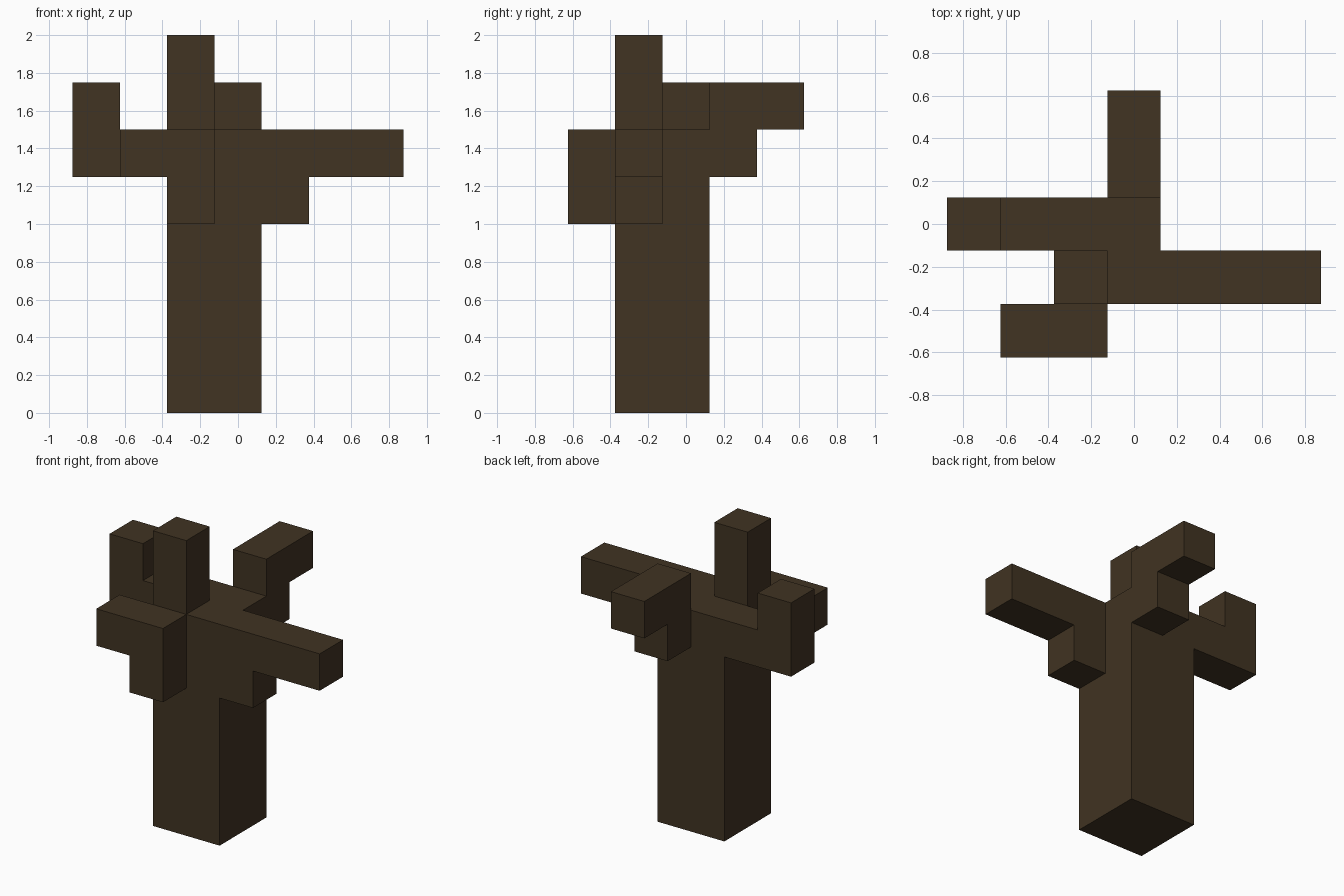
import bpy
import bmesh
from mathutils import Vector

cube = bpy.data.objects.get("Cube")
if cube:
    bpy.data.objects.remove(cube, do_unlink=True)

CELL = 0.25
ORIGIN = Vector((-0.875, -0.625, 0))

bark = bpy.data.materials.new("dark brown bark")
bark.use_nodes = True
bark.diffuse_color = (0.052, 0.033, 0.016, 1)
bark.node_tree.nodes["Principled BSDF"].inputs["Base Color"].default_value = bark.diffuse_color


def prism(name, axis, outline, start, depth=1):
    """Extrude an outline of (along, height) cells sideways across the given axis."""
    bm = bmesh.new()

    def place(a, z):
        cell = (a, start, z) if axis == "x" else (start, a, z)
        return ORIGIN + Vector(cell) * CELL

    face = bm.faces.new([bm.verts.new(place(a, z)) for a, z in outline])
    side = Vector((0, 1, 0)) if axis == "x" else Vector((1, 0, 0))
    new = bmesh.ops.extrude_face_region(bm, geom=[face], use_keep_orig=True)["geom"]
    moved = [v for v in new if isinstance(v, bmesh.types.BMVert)]
    bmesh.ops.translate(bm, verts=moved, vec=side * depth * CELL)
    bmesh.ops.recalc_face_normals(bm, faces=bm.faces[:])
    mesh = bpy.data.meshes.new(name)
    bm.to_mesh(mesh)
    bm.free()
    mesh.materials.append(bark)
    obj = bpy.data.objects.new(name, mesh)
    bpy.context.collection.objects.link(obj)
    return obj


def rect(a0, a1, z0, z1):
    return [(a0, z0), (a1, z0), (a1, z1), (a0, z1)]


# Square trunk and the upright stub on one corner of its top
prism("trunk", "x", rect(2, 4, 0, 6), 1, 2)
prism("top_branch", "x", rect(2, 3, 6, 8), 1)

# Long left branch with a stepped underside
prism("left_branch", "x", [(4, 4), (5, 4), (5, 5), (7, 5), (7, 6), (4, 6)], 1)

# Right branch that turns upward at its tip
prism("right_branch", "x", [(0, 5), (2, 5), (2, 6), (1, 6), (1, 7), (0, 7)], 2)

# Back branch that steps up and outward
prism("back_branch", "y", [(3, 5), (4, 5), (4, 6), (5, 6), (5, 7), (3, 7)], 3)

# Front branch that hooks sideways
prism("front_branch", "x", [(2, 4), (3, 4), (3, 6), (1, 6), (1, 5), (2, 5)], 0)
